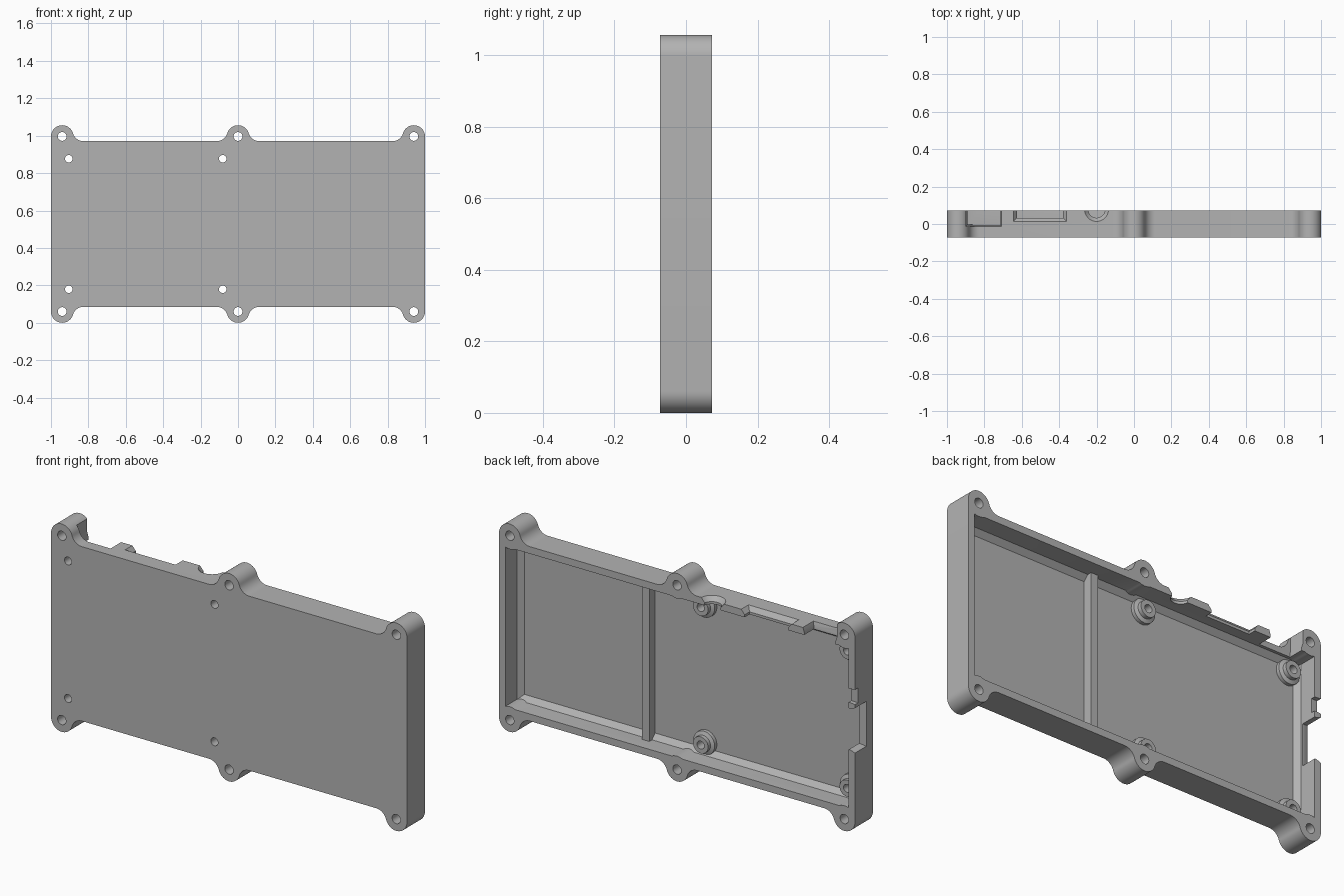
import bpy, bmesh, math
from mathutils import Vector

cube = bpy.data.objects.get("Cube")
if cube:
    bpy.data.objects.remove(cube, do_unlink=True)

BACK, FRONT, FLOOR = 0.072, -0.072, -0.045
MID_Z, HALF_H = 0.528, 0.443          # body centre height and half height
LOBE_X, LOBE_Z, LOBE_R = 0.94, 0.468, 0.06
WALL_X, WALL_Z = 0.965, 0.407         # inner wall half sizes
FILLET = 0.058

grey = bpy.data.materials.new("grey plastic")
grey.use_nodes = True
colour = (0.45, 0.45, 0.45, 1)
grey.diffuse_color = colour
grey.node_tree.nodes["Principled BSDF"].inputs["Base Color"].default_value = colour


def loft(name, rings, closed=False):
    """Skin equal rings of points; cap the ends, or join last to first."""
    bm = bmesh.new()
    loops = [[bm.verts.new(p) for p in ring] for ring in rings]
    n = len(loops[0])
    pairs = list(zip(loops, loops[1:]))
    if closed:
        pairs.append((loops[-1], loops[0]))
    else:
        bm.faces.new(loops[0])
        bm.faces.new(loops[-1])
    for a, b in pairs:
        for i in range(n):
            j = (i + 1) % n
            bm.faces.new((a[i], a[j], b[j], b[i]))
    bmesh.ops.recalc_face_normals(bm, faces=bm.faces)
    mesh = bpy.data.meshes.new(name)
    bm.to_mesh(mesh)
    bm.free()
    obj = bpy.data.objects.new(name, mesh)
    bpy.context.collection.objects.link(obj)
    mesh.materials.append(grey)
    return obj


def disc(x, z, r, y, n=40):
    return [(x + r * math.cos(2 * math.pi * i / n), y,
             z + r * math.sin(2 * math.pi * i / n)) for i in range(n)]


def rod(x, z, r, y0=-0.2, y1=0.2):
    return loft("rod_cutter", [disc(x, z, r, y0), disc(x, z, r, y1)])


def frame(hx, hz, y):
    return [(sx * hx, y, MID_Z + sz * hz) for sx, sz in ((-1, -1), (1, -1), (1, 1), (-1, 1))]


def cut(target, cutter):
    mod = target.modifiers.new("cut", "BOOLEAN")
    mod.operation, mod.solver, mod.object = "DIFFERENCE", "EXACT", cutter
    bpy.context.view_layer.objects.active = target
    bpy.ops.object.modifier_apply(modifier=mod.name)
    bpy.data.objects.remove(cutter, do_unlink=True)


def smooth(obj):
    bpy.ops.object.select_all(action="DESELECT")
    obj.select_set(True)
    bpy.context.view_layer.objects.active = obj
    bpy.ops.object.shade_smooth_by_angle(angle=math.radians(30))


def arc(cx, cz, r, a0, a1, n=12):
    return [(cx + r * math.cos(a0 + (a1 - a0) * i / n),
             cz + r * math.sin(a0 + (a1 - a0) * i / n)) for i in range(n + 1)]


# Case outline: rounded screw lobes blended into straight edges
rise = LOBE_Z - HALF_H
span = math.sqrt((LOBE_R + FILLET) ** 2 - (FILLET - rise) ** 2)
tangent = math.atan2(FILLET - rise, span)
slope = arc(0, LOBE_Z, LOBE_R, math.pi / 2, tangent)
slope += arc(span, HALF_H + FILLET, FILLET, math.pi + tangent, 1.5 * math.pi)[1:]
corner = arc(0, LOBE_Z, LOBE_R, math.pi, math.pi / 2)[:-1]


def place(points, x, flip=False):
    return [(x - px, pz) for px, pz in reversed(points)] if flip else [(x + px, pz) for px, pz in points]


edge = place(corner, -LOBE_X) + place(slope, -LOBE_X)
edge += place(slope, 0, True)[:-1] + place(slope, 0)
edge += place(slope, LOBE_X, True) + place(corner, LOBE_X, True)
outline = edge + [(-x, -z) for x, z in edge]
case = loft("case_shell", [[(x, y, MID_Z + z) for x, z in outline] for y in (FRONT, BACK)])

lobes = [(x, MID_Z + s * LOBE_Z) for x in (-LOBE_X, 0, LOBE_X) for s in (-1, 1)]
posts = [(x, MID_Z + s * 0.349) for x in (-0.905, -0.082) for s in (-1, 1)]

# Hollow inside with a bevelled floor edge, leaving bosses around the screws
cavity = loft("cavity_cutter", [frame(WALL_X - 0.025, WALL_Z - 0.025, FLOOR),
                                frame(WALL_X, WALL_Z, FLOOR + 0.025),
                                frame(WALL_X, WALL_Z, 0.15)])
for x, z in lobes:
    cut(cavity, rod(x, z, 0.068))
cut(case, cavity)

# Screw holes
for x, z in lobes:
    cut(case, rod(x, z, 0.0235))
for x, z in posts:
    cut(case, rod(x, z, 0.02))


# Connector openings, flared towards the outside
def top_opening(x0, x1, y0, flare):
    rings = []
    for z, g in ((0.9, 0), (0.948, 0), (0.972, flare), (1.1, flare)):
        rings.append([(x0 - g, y0 - g, z), (x1 + g, y0 - g, z), (x1 + g, 0.12, z), (x0 - g, 0.12, z)])
    return loft("opening_cutter", rings)


def side_opening(z0, z1, y0, flare):
    rings = []
    for x, g in ((-0.93, 0), (-0.975, 0), (-1.03, flare)):
        rings.append([(x, y0 - g, z0 - g), (x, y0 - g, z1 + g), (x, 0.12, z1 + g), (x, 0.12, z0 - g)])
    return loft("opening_cutter", rings)


cut(case, top_opening(-0.89, -0.715, -0.005, 0.008))
cut(case, top_opening(-0.625, -0.38, 0.033, 0.02))
jack = []
for z, r in ((0.9, 0.045), (0.948, 0.045), (0.972, 0.065), (1.1, 0.065)):
    jack.append([(px - 0.2, py + 0.078, z) for px, _, py in disc(0, 0, r, 0)])
cut(case, loft("jack_cutter", jack))
cut(case, side_opening(0.42, 0.63, -0.01, 0.02))
cut(case, side_opening(0.66, 0.73, 0.05, 0.006))
smooth(case)

# Dividing rib across the floor
rib_ends = []
for z in (MID_Z - WALL_Z - 0.01, MID_Z + WALL_Z + 0.01):
    rib_ends.append([(0.205, FLOOR - 0.005, z), (0.245, FLOOR - 0.005, z), (0.245, 0.002, z), (0.205, 0.002, z)])
loft("dividing_rib", rib_ends)

# Hollow board posts with a wider foot
profile = [(0.02, FLOOR - 0.002), (0.06, FLOOR - 0.002), (0.06, -0.027), (0.042, -0.02), (0.042, 0), (0.02, 0)]
for i, (x, z) in enumerate(posts):
    smooth(loft(f"board_post_{i + 1}", [disc(x, z, r, y) for r, y in profile], closed=True))
